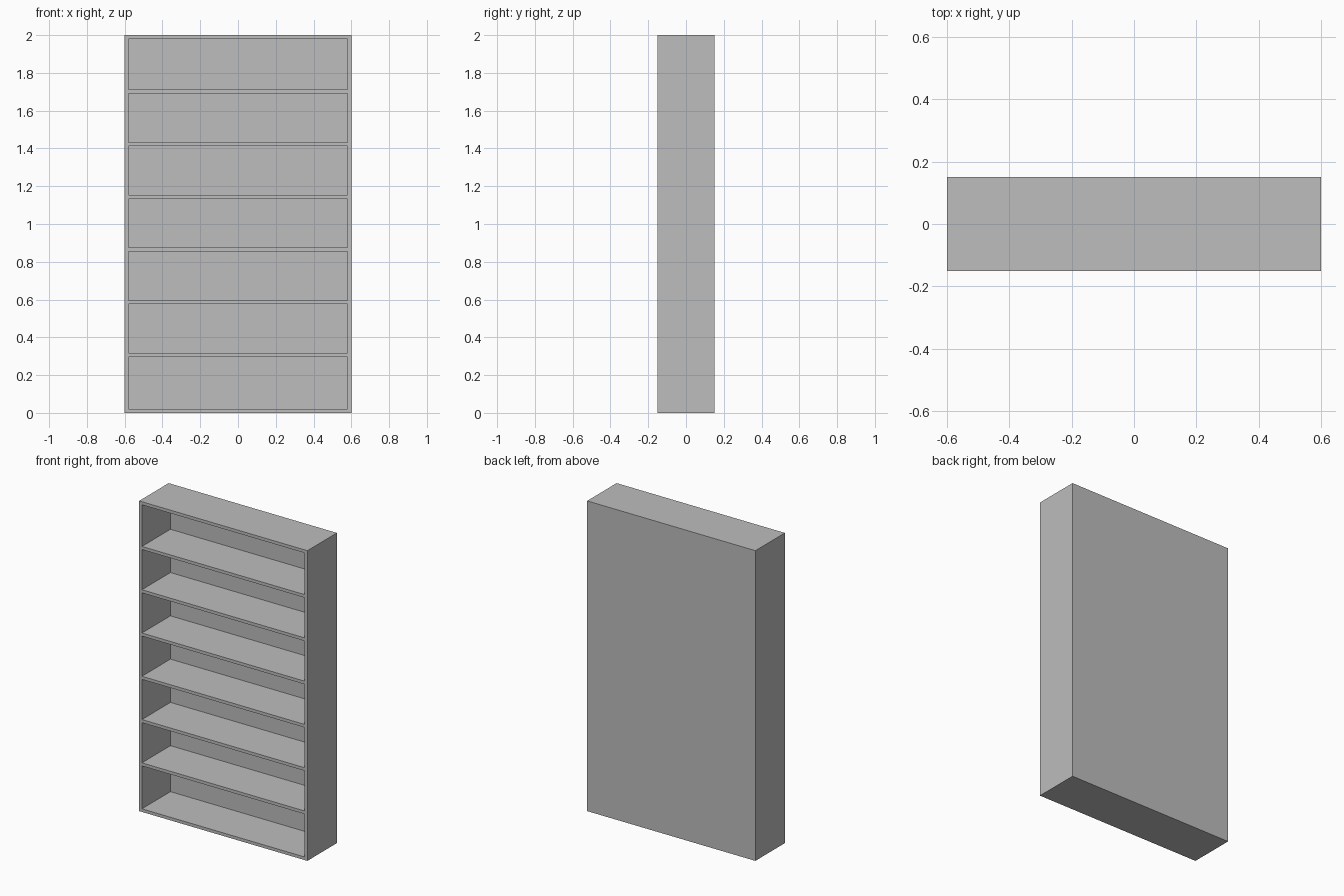
import bpy

cube = bpy.data.objects.get("Cube")
if cube:
    bpy.data.objects.remove(cube, do_unlink=True)

WIDTH, DEPTH, HEIGHT = 1.2, 0.3, 2.0
BOARD, BACK = 0.02, 0.01
SHELVES = 6

grey = bpy.data.materials.new("plain grey")
grey.use_nodes = True
grey.diffuse_color = (0.51, 0.51, 0.51, 1)
grey.node_tree.nodes["Principled BSDF"].inputs["Base Color"].default_value = grey.diffuse_color


def board(name, size, centre):
    """Add a flat rectangular board."""
    bpy.ops.mesh.primitive_cube_add(size=1, location=centre)
    obj = bpy.context.object
    obj.name = name
    obj.scale = size
    bpy.ops.object.transform_apply(location=False, rotation=False, scale=True)
    obj.data.materials.append(grey)
    return obj


inner_width = WIDTH - 2 * BOARD
inner_depth = DEPTH - BACK
inner_y = -BACK / 2

# Outer frame
for side, sign in (("left", 1), ("right", -1)):
    board(side + "_side", (BOARD, DEPTH, HEIGHT),
          (sign * (WIDTH - BOARD) / 2, 0, HEIGHT / 2))
for name, z in (("bottom_board", BOARD / 2), ("top_board", HEIGHT - BOARD / 2)):
    board(name, (inner_width, DEPTH, BOARD), (0, 0, z))

# Thin back panel
board("back_panel", (inner_width, BACK, HEIGHT - 2 * BOARD),
      (0, (DEPTH - BACK) / 2, HEIGHT / 2))

# Evenly spaced shelves
pitch = 0.279
for i in range(SHELVES):
    z = 1.004 + (i - (SHELVES - 1) / 2) * pitch
    board(f"shelf_{i + 1}", (inner_width, inner_depth, BOARD), (0, inner_y, z))
